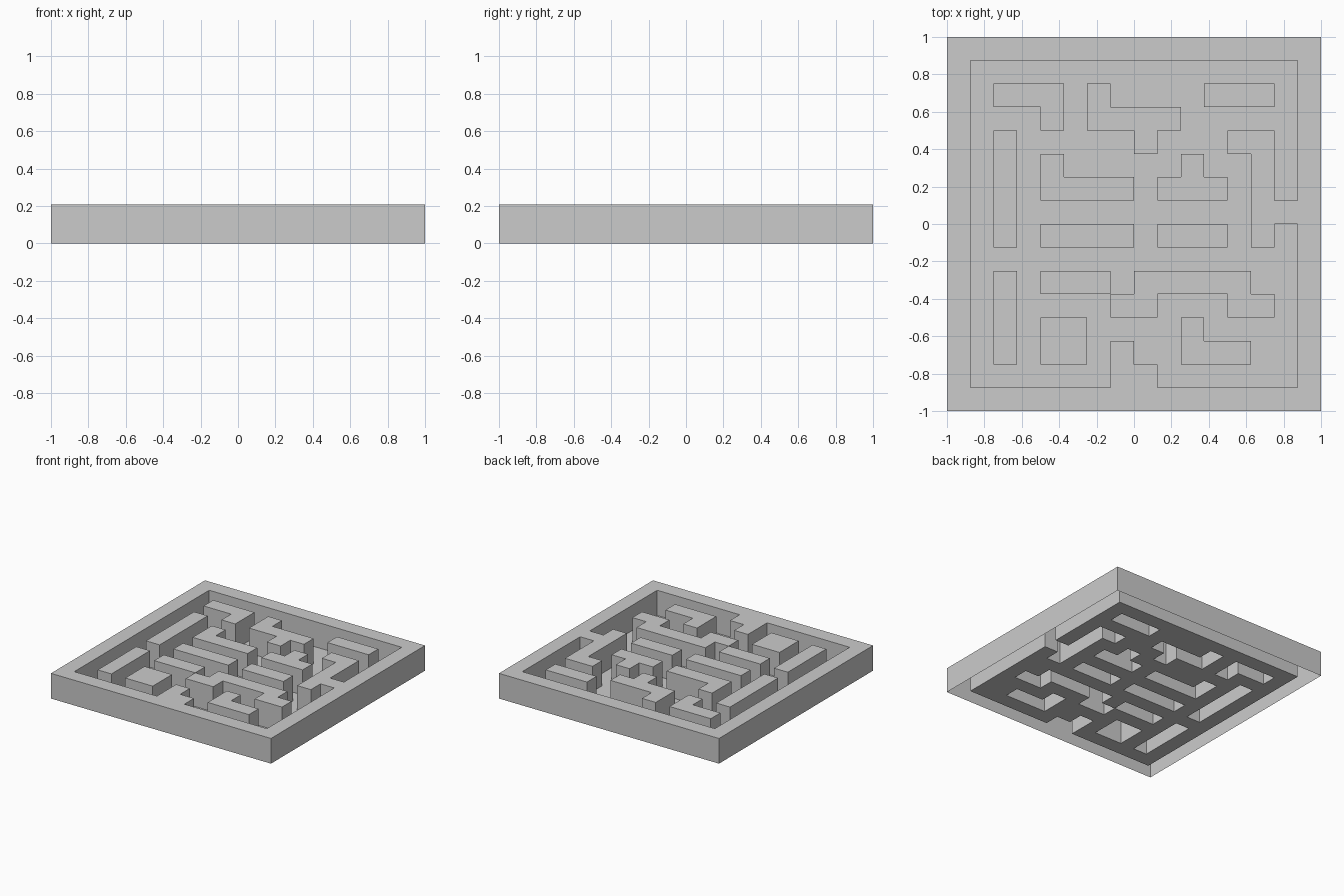
import bpy, bmesh

if "Cube" in bpy.data.objects:
    bpy.data.objects.remove(bpy.data.objects["Cube"])

N, CELL, HEIGHT = 16, 0.125, 0.207   # 16 x 16 cell board, wall height


def cells(*blocks):
    """Cells covered by blocks of (column, row from the back, width, depth)."""
    return {(c + i, r + j) for c, r, w, d in blocks for i in range(w) for j in range(d)}


def build(name, area, z, skirt):
    """Flat surface over the cells at height z; optional side walls down to 0."""
    bm = bmesh.new()

    def face(points):
        bm.faces.new([bm.verts.new((c * CELL - 1, 1 - r * CELL, h)) for c, r, h in points])

    for c, r in area:
        ring = [(c, r + 1), (c + 1, r + 1), (c + 1, r), (c, r)]
        face([(x, y, z) for x, y in ring])
        if skirt:
            for k, (dc, dr) in enumerate([(0, 1), (1, 0), (0, -1), (-1, 0)]):
                if (c + dc, r + dr) not in area:
                    a, b = ring[k], ring[(k + 1) % 4]
                    face([(*a, 0), (*b, 0), (*b, z), (*a, z)])
    bmesh.ops.remove_doubles(bm, verts=bm.verts, dist=1e-4)
    bmesh.ops.dissolve_limit(bm, angle_limit=0.01, verts=bm.verts, edges=bm.edges)
    bmesh.ops.triangulate(bm, faces=[f for f in bm.faces if len(f.verts) > 4])
    bmesh.ops.join_triangles(bm, faces=bm.faces, angle_face_threshold=0.01,
                             angle_shape_threshold=3.1)
    mesh = bpy.data.meshes.new(name)
    bm.to_mesh(mesh)
    bm.free()
    bpy.context.collection.objects.link(bpy.data.objects.new(name, mesh))


# Maze walls, open underneath
walls = {
    # border with the front bump and the right-hand hook joined to it
    "border_wall": cells((0, 0, 16, 1), (0, 15, 16, 1), (0, 1, 1, 14), (15, 1, 1, 14),
                         (7, 13, 1, 2), (8, 14, 1, 1),
                         (12, 4, 2, 1), (13, 5, 1, 4), (14, 7, 1, 1)),
    "back_left_corner_wall": cells((2, 2, 3, 1), (4, 3, 1, 1)),
    "back_middle_wall": cells((6, 2, 1, 1), (6, 3, 4, 1), (8, 4, 1, 1)),
    "back_right_bar": cells((11, 2, 3, 1)),
    "left_long_bar": cells((2, 4, 1, 5)),
    "left_short_bar": cells((2, 10, 1, 4)),
    "centre_left_wall": cells((4, 5, 1, 1), (4, 6, 4, 1)),
    "centre_right_wall": cells((10, 5, 1, 1), (9, 6, 3, 1)),
    "centre_left_bar": cells((4, 8, 4, 1)),
    "centre_right_bar": cells((9, 8, 3, 1)),
    "front_left_bar": cells((4, 10, 3, 1)),
    "front_middle_wall": cells((8, 10, 5, 1), (7, 11, 2, 1), (12, 11, 2, 1)),
    "front_left_block": cells((4, 12, 2, 2)),
    "front_right_wall": cells((10, 12, 1, 1), (10, 13, 3, 1)),
}
for name, area in walls.items():
    build(name, area, HEIGHT, True)

# Path floor fills every cell without a wall
build("path_floor", cells((0, 0, N, N)) - set().union(*walls.values()), 0, False)
